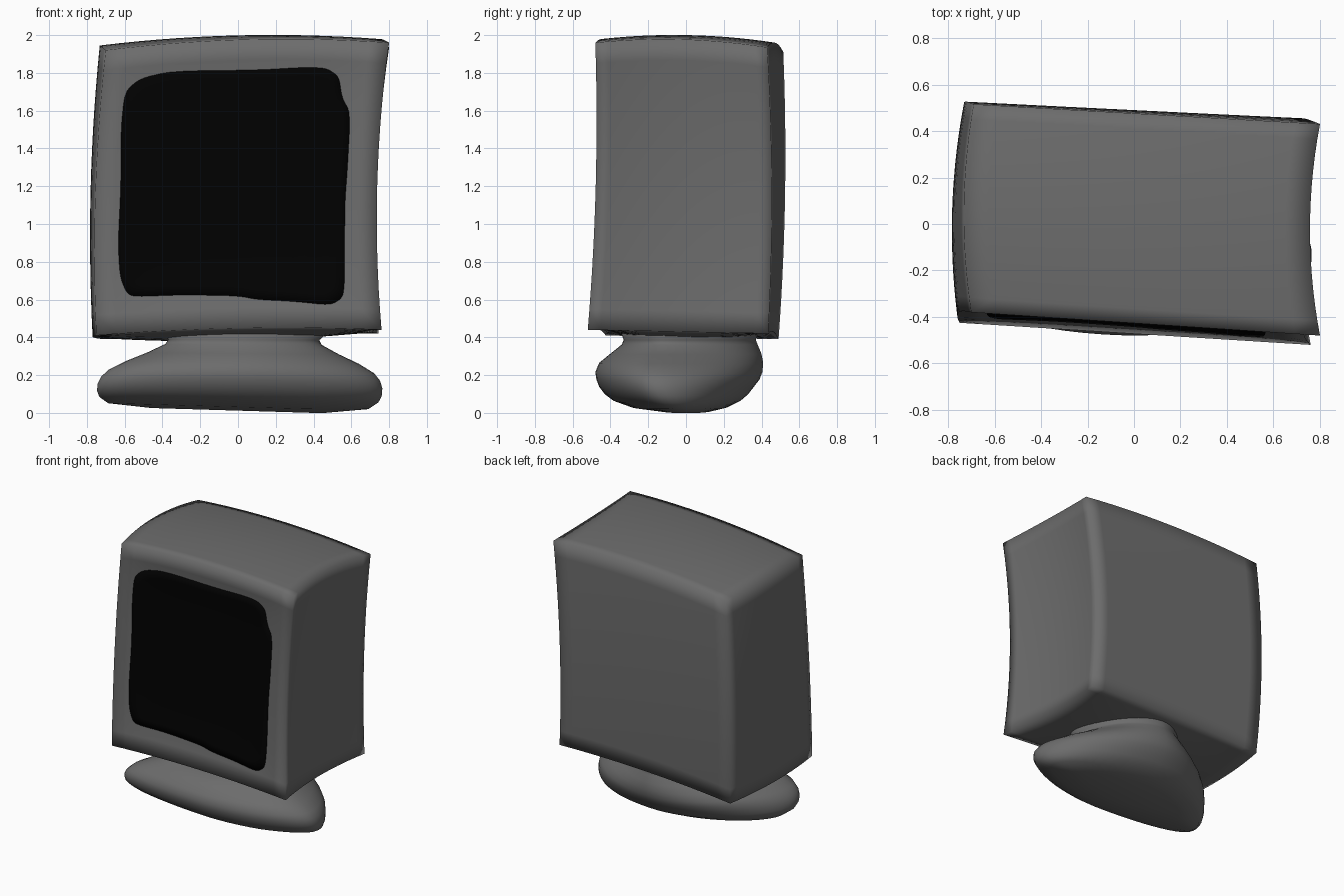
import bpy, bmesh, math
from mathutils import Vector
from mathutils.bvhtree import BVHTree

cube = bpy.data.objects.get("Cube")
if cube:
    bpy.data.objects.remove(cube, do_unlink=True)


def material(name, value):
    m = bpy.data.materials.new(name)
    m.use_nodes = True
    colour = (value, value, value, 1)
    m.diffuse_color = colour
    m.node_tree.nodes["Principled BSDF"].inputs["Base Color"].default_value = colour
    return m


def add_object(name, bm, mat):
    bmesh.ops.recalc_face_normals(bm, faces=bm.faces)
    for f in bm.faces:
        f.smooth = True
    mesh = bpy.data.meshes.new(name)
    bm.to_mesh(mesh)
    mesh.materials.append(mat)
    ob = bpy.data.objects.new(name, mesh)
    bpy.context.collection.objects.link(ob)
    return ob


def loft(bm, rings, cap_start=True):
    loops = [[bm.verts.new(p) for p in ring] for ring in rings]
    for a, b in zip(loops, loops[1:]):
        for i in range(len(a)):
            j = (i + 1) % len(a)
            bm.faces.new((a[i], a[j], b[j], b[i]))
    if cap_start:
        bm.faces.new(loops[0])
    bm.faces.new(loops[-1])


grey = material("casing grey", 0.15)
black = material("screen black", 0.0003)

# Casing: a finely divided cube warped between eight uneven corners
corners = {
    (-1, -1, -1): (-0.75, -0.425, 0.41), (1, -1, -1): (0.76, -0.52, 0.44),
    (-1, 1, -1): (-0.71, 0.49, 0.39), (1, 1, -1): (0.745, 0.435, 0.42),
    (-1, -1, 1): (-0.70, -0.38, 1.92), (1, -1, 1): (0.80, -0.48, 1.96),
    (-1, 1, 1): (-0.69, 0.515, 1.91), (1, 1, 1): (0.80, 0.43, 1.935),
}


def warp(c):
    u, v, w = c
    p = Vector()
    for s, q in corners.items():
        p += Vector(q) * ((1 + u * s[0]) * (1 + v * s[1]) * (1 + w * s[2]) / 8)
    bu, bv, bw = 1 - u * u, 1 - v * v, 1 - w * w
    left, right = (1 - u) / 2, (1 + u) / 2
    top, bottom = (1 + w) / 2, (1 - w) / 2
    # hollow on one side, bulging on the other
    p.x -= right * 0.043 * (bv + bw) + left * (0.03 * bw + 0.037 * bv)
    # bowed edges and a slightly sunken front
    p.y += 0.022 * bw + (1 - v) / 2 * 0.035 * (1 - u ** 4) * (1 - w ** 4)
    # arched top, underside sagging towards the neck
    p.z += top * (0.037 * bu + 0.03 * bv)
    p.z += bottom * bu * (0.024 - 0.058 * bv)
    return p


bm = bmesh.new()
bmesh.ops.create_cube(bm, size=2)
bmesh.ops.subdivide_edges(bm, edges=bm.edges[:], cuts=13, use_grid_fill=True)
for vert in bm.verts:
    vert.co = warp(vert.co)
add_object("monitor_casing", bm, grey)
surface = BVHTree.FromBMesh(bm)

# Screen: a thin plate with a wobbly rounded outline, laid on the front
outline = [(-0.55, 0.615), (-0.3, 0.625), (0, 0.62), (0.1, 0.6), (0.3, 0.59), (0.49, 0.57),
           (0.555, 0.61), (0.565, 0.7), (0.565, 1.1), (0.58, 1.3), (0.595, 1.59),
           (0.55, 1.67), (0.535, 1.78), (0.47, 1.825), (0.36, 1.83), (0.1, 1.815),
           (-0.35, 1.81), (-0.52, 1.77), (-0.6, 1.7), (-0.62, 1.5), (-0.62, 1.2),
           (-0.635, 0.9), (-0.625, 0.72), (-0.59, 0.635)]


def round_off(points):
    result = []
    for i, (x, z) in enumerate(points):
        nx, nz = points[(i + 1) % len(points)]
        result += [(x + (nx - x) * t, z + (nz - z) * t) for t in (0.2, 0.8)]
    return result


outline = round_off(round_off(outline))


def on_front(x, z, lift):
    hit = surface.ray_cast(Vector((x, -2, z)), Vector((0, 1, 0)))[0]
    return hit - Vector((0, lift, 0))


def screen_ring(scale, lift):
    return [on_front(x * scale, 1.2 + (z - 1.2) * scale, lift) for x, z in outline]


screen = bmesh.new()
rings = [screen_ring(1, -0.002)]
rings += [screen_ring(s / 12, 0.005) for s in range(12, 0, -1)]
loft(screen, rings, cap_start=False)
add_object("screen", screen, black)

# Foot: lofted pad, straight along the front and tapering to the back
levels = [  # height, half width, front, back
    (0.0, 0.46, -0.15, 0.14), (0.02, 0.69, -0.29, 0.22), (0.055, 0.74, -0.385, 0.29),
    (0.09, 0.755, -0.43, 0.33), (0.13, 0.755, -0.46, 0.36), (0.17, 0.74, -0.475, 0.39),
    (0.21, 0.705, -0.48, 0.405), (0.26, 0.62, -0.46, 0.41), (0.31, 0.51, -0.40, 0.40),
    (0.36, 0.415, -0.34, 0.38), (0.385, 0.40, -0.33, 0.37), (0.44, 0.46, -0.35, 0.39),
]


def foot_ring(z, half, front, back, sides=56):
    mid = front + (back - front) * 0.27
    ring = []
    for i in range(sides):
        a = 2 * math.pi * (i + 0.5) / sides
        c, s = math.cos(a), math.sin(a)
        x = half * math.copysign(abs(c) ** 1.1, c)
        if s < 0:
            y = mid - (mid - front) * abs(s) ** 0.7
        else:
            y = mid + (back - mid) * s ** 1.25
        y += 0.11 * max(0, c) ** 2 * half / 0.75
        tilt = max(0, 0.012 - 0.03 * x)
        ring.append((x + 0.08 * z, y, z + tilt * (1 - z / 0.44)))
    return ring


foot = bmesh.new()
loft(foot, [foot_ring(*level) for level in levels])
add_object("foot", foot, grey)
